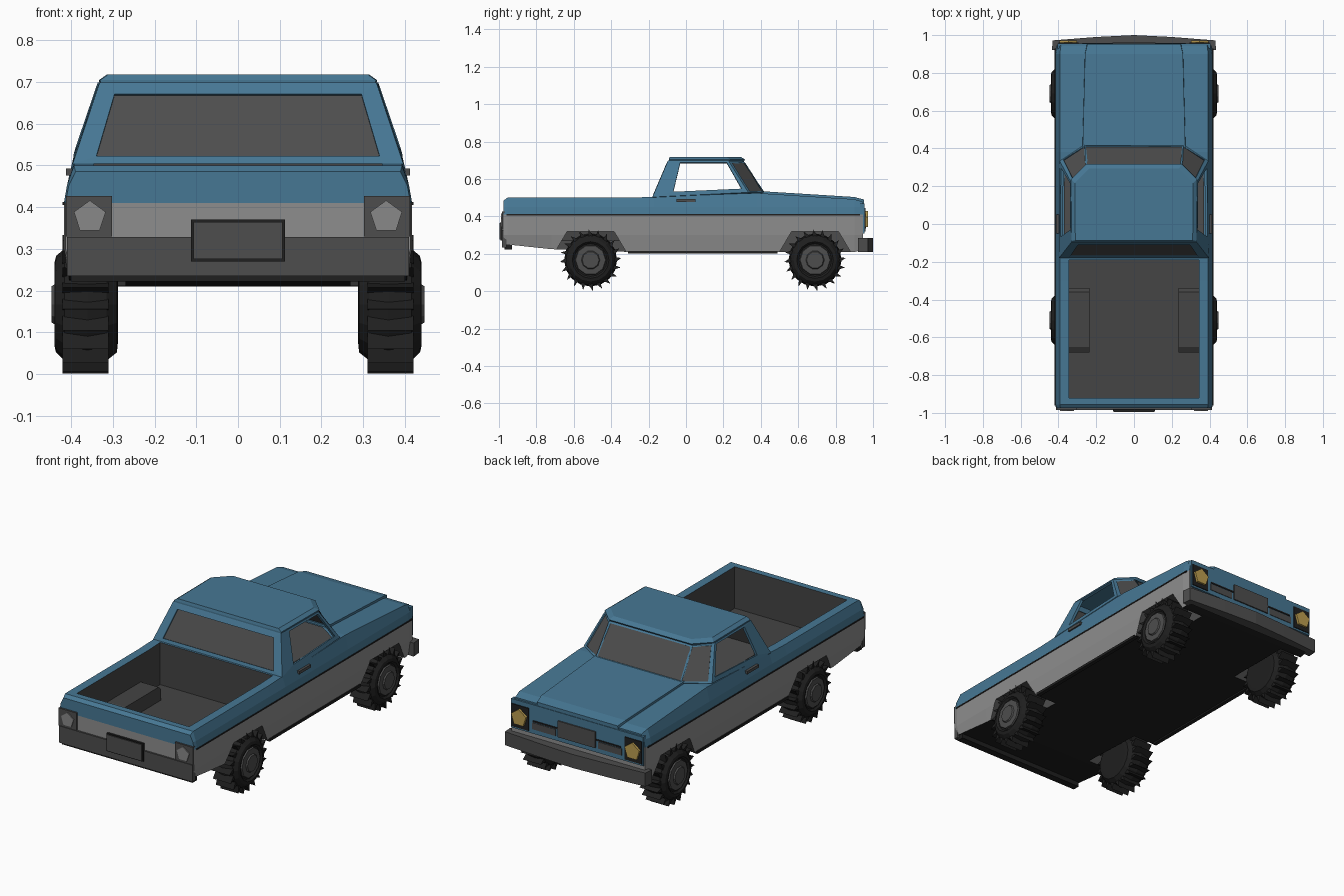
import bpy, bmesh, math
from mathutils import Vector

if "Cube" in bpy.data.objects:
    bpy.data.objects.remove(bpy.data.objects["Cube"])

COLOURS = [("blue_paint", (.062, .185, .295)), ("light_grey", (.27, .27, .27)),
           ("dark_grey", (.075, .075, .075)), ("black", (.014, .014, .014)),
           ("amber", (.50, .34, .08)), ("lens_grey", (.25, .25, .25)),
           ("bed_grey", (.058, .058, .058))]
BLUE, GREY, DARK, BLACK, AMBER, LENS, BED = range(7)
MATS = []
for n, c in COLOURS:
    m = bpy.data.materials.new(n)
    m.diffuse_color = (*c, 1)
    m.use_nodes = True
    m.node_tree.nodes["Principled BSDF"].inputs["Base Color"].default_value = m.diffuse_color
    MATS.append(m)


def make(name, verts, faces, mats, fix=True):
    """Mesh object; mats is one index or one per face."""
    bm = bmesh.new()
    vs = [bm.verts.new(v) for v in verts]
    for i, f in enumerate(faces):
        face = bm.faces.new([vs[k] for k in f])
        face.material_index = mats if isinstance(mats, int) else mats[i]
    bmesh.ops.remove_doubles(bm, verts=bm.verts, dist=1e-5)
    if fix:
        bmesh.ops.recalc_face_normals(bm, faces=bm.faces)
    me = bpy.data.meshes.new(name)
    bm.to_mesh(me)
    bm.free()
    for m in MATS:
        me.materials.append(m)
    ob = bpy.data.objects.new(name, me)
    bpy.context.collection.objects.link(ob)
    return ob


def prism(name, pts, a, b, mat, axis):
    """Extrude a 2D outline from a to b along the x, y or z axis."""
    put = {'x': lambda p, t: (t, p[0], p[1]), 'y': lambda p, t: (p[0], t, p[1]),
           'z': lambda p, t: (p[0], p[1], t)}[axis]
    n = len(pts)
    verts = [put(p, t) for t in (a, b) for p in pts]
    faces = [list(range(n)), list(range(n, 2 * n))]
    faces += [(i, (i + 1) % n, n + (i + 1) % n, n + i) for i in range(n)]
    return make(name, verts, faces, mat)


def box(name, x, y, z, mat):
    return prism(name, [(x[0], y[0]), (x[1], y[0]), (x[1], y[1]), (x[0], y[1])], *z, mat, 'z')


def pair(x0, x1, s):
    return sorted((s * x0, s * x1))


# --- main body: cross sections along the length (y, bottom z, top z, width scale)
stations = [(-.975, .25, .485, .99), (-.955, .25, .50, 1), (-.72, .225, .50, 1), (-.3, .21, .50, 1),
            (-.17, .21, .505, 1), (.38, .21, .525, 1), (.90, .21, .492, 1), (.945, .22, .478, .985)]
verts, faces, mats = [], [], []
for y, zb, zt, s in stations:
    half = [(.405, zb), (.417, .30), (.417, .41), (.41, .45), (.393, zt)]
    ring = half + [(-x, z) for x, z in reversed(half)]
    verts += [(x * s, y, z) for x, z in ring]
row_mat = [GREY, GREY, BLUE, BLUE, BLUE, BLUE, BLUE, GREY, GREY, BLACK]
for k in range(len(stations) - 1):
    for i in range(10):
        j = (i + 1) % 10
        faces.append((k * 10 + i, k * 10 + j, k * 10 + 10 + j, k * 10 + 10 + i))
        mats.append(row_mat[i])
for o in (0, 10 * (len(stations) - 1)):
    for i in range(4):
        faces.append((o + i, o + i + 1, o + 8 - i, o + 9 - i))
        mats.append(row_mat[i])
body = make("body", verts, faces, mats)

# cut the cargo bed and the wheel arches
cutters = [box("bed_cutter", (-.345, .345), (-.92, -.19), (.27, .7), BED)]
WHEEL_Y = (-.51, .69)
for cy in WHEEL_Y:
    arch = [(cy - .2, .1), (cy - .19, .21), (cy - .125, .32), (cy + .125, .32), (cy + .19, .21), (cy + .2, .1)]
    for s in (1, -1):
        cutters.append(prism("arch_cutter", arch, *pair(.27, .5, s), DARK, 'x'))
for c in cutters:
    c.hide_render = True
    mod = body.modifiers.new("cut", 'BOOLEAN')
    mod.operation, mod.solver, mod.object = 'DIFFERENCE', 'EXACT', c
dg = bpy.context.evaluated_depsgraph_get()
cut = bpy.data.meshes.new_from_object(body.evaluated_get(dg))
body.modifiers.clear()
body.data = cut
for c in cutters:
    bpy.data.objects.remove(c)

for s in (1, -1):
    # boxes over the rear wheels inside the bed
    prism("bed_wheel_box", [(-.68, .268), (-.34, .268), (-.34, .33), (-.36, .35), (-.65, .35), (-.68, .33)],
          *pair(.235, .35, s), BED, 'x')
    # side trim, sill and door handle
    box("side_trim", pair(.414, .42, s), (-.96, .93), (.405, .412), BLACK)
    box("sill", pair(.39, .412, s), (-.31, .49), (.202, .216), BLACK)
    box("door_handle", pair(.39, .412, s), (-.05, .05), (.476, .492), DARK)

# --- cab: lower outline and roof outline, right half then mirrored
low = [(.392, -.175, .50), (.388, .33, .525), (.26, .415, .525)]
high = [(.327, -.092, .695), (.33, .225, .695), (.25, .305, .695)]
mir = lambda ps: ps + [(-x, y, z) for x, y, z in reversed(ps)]
low, high = mir(low), mir(high)


def window(i, u0, u1, v0, v1):
    """Frame faces around an opening in wall i, plus the opening corners."""
    a, b, c, d = [Vector(p) for p in (low[i], low[(i + 1) % 6], high[(i + 1) % 6], high[i])]
    at = lambda u, v: a.lerp(b, u).lerp(d.lerp(c, u), v)
    outer = [a, b, c, d]
    inner = [at(u0, v0), at(u1, v0), at(u1, v1), at(u0, v1)]
    quads = []
    for k in range(4):
        n = (k + 1) % 4
        quad = [outer[k], outer[n], inner[n], inner[k]]
        if (quad[0] - quad[3]).length + (quad[1] - quad[2]).length > 1e-4:
            quads.append(quad)
    return quads, inner


openings = [(0, .2, .96, .13, .95), (1, .12, 1, .04, .94), (2, 0, 1, .04, .94),
            (3, 0, .88, .04, .94), (4, .04, .8, .13, .95), (5, .06, .94, .10, .86)]
shell, glass = [], []
for o in openings:
    q, inner = window(*o)
    shell += q
    if o[0] not in (0, 4):
        glass.append(inner)


def quads_object(name, quads, mat, fix):
    return make(name, [v for q in quads for v in q],
                [tuple(range(4 * i, 4 * i + 4)) for i in range(len(quads))], mat, fix)


cab = quads_object("cab_frame", shell, BLUE, True)
sol = cab.modifiers.new("thickness", 'SOLIDIFY')
sol.thickness, sol.offset = .014, 0
quads_object("window_glass", glass, DARK, False)

# roof with bevelled edge
rim = [(x * 1.0, y, .69) for x, y, z in high]
mid = [(x * 1.01, y + (.012 if y > 0 else 0), .704) for x, y, z in high]
top = [(x * .95, y * .96, .718) for x, y, z in high]
rf = [tuple(range(6)), tuple(range(12, 18))]
rf += [(k + i, k + (i + 1) % 6, k + 6 + (i + 1) % 6, k + 6 + i) for k in (0, 6) for i in range(6)]
make("roof", rim + mid + top, rf, BLUE)
# cab interior floor
prism("cab_floor", [(x * .95, y * .93) for x, y, z in low], .50, .528, DARK, 'z')

# --- raised hood panel
hood = []
for dz, e in ((-.02, 0), (.012, .012)):
    hood += [(x * (1 - e), y, z + dz) for x, y, z in
             ((-.275, .40, .523), (.275, .40, .523), (.262, .90, .492), (.25, .952, .478),
              (-.25, .952, .478), (-.262, .90, .492))]
make("hood_panel", hood, [(0, 1, 2, 5), (5, 2, 3, 4), (6, 7, 8, 11), (11, 8, 9, 10)] +
     [(i, (i + 1) % 6, 6 + (i + 1) % 6, 6 + i) for i in range(6)], BLUE)

# --- nose: surround, grille panels, headlights, bumper
box("grille_surround", (-.405, .405), (.93, .955), (.31, .47), BLUE)
box("grille_centre", (-.115, .115), (.95, .962), (.335, .425), DARK)
box("grille_divider", (-.27, .27), (.95, .959), (.376, .384), BLACK)


def pentagon(name, cx, cz, r, y0, y1, mat):
    prism(name, [(cx + r * math.sin(k * math.tau / 5), cz + r * math.cos(k * math.tau / 5))
                 for k in range(5)], y0, y1, mat, 'y')


for s in (1, -1):
    box("grille_side", pair(.13, .275, s), (.95, .958), (.335, .372), DARK)
    box("headlight_frame", pair(.295, .40, s), (.945, .96), (.32, .445), BLACK)
    pentagon("headlight", s * .348, .382, .048, .955, .972, AMBER)
    box("tail_light_frame", pair(.302, .412, s), (-.985, -.96), (.33, .427), DARK)
    pentagon("tail_light", s * .355, .376, .04, -.99, -.98, LENS)
prism("front_bumper", [(-.435, .92), (-.40, .92), (-.39, .94), (.39, .94), (.40, .92), (.435, .92),
                       (.43, .972), (.2, .99), (0, 1.0), (-.2, .99), (-.43, .972)], .21, .285, DARK, 'z')

# --- tail: bumper panel and plate holder
box("rear_bumper", (-.41, .41), (-.985, -.96), (.235, .328), DARK)
box("rear_bumper_lip", (-.40, .40), (-.97, -.93), (.222, .25), BLACK)
box("plate_holder", (-.112, .112), (-.992, -.98), (.27, .37), BLACK)
box("plate", (-.106, .106), (-.996, -.99), (.276, .364), DARK)


def lathe(name, prof, cy, s, n, mat):
    """Spin an (x, radius) profile round the axle."""
    v = [(s * x, cy + r * math.cos(k * math.tau / n), .167 + r * math.sin(k * math.tau / n))
         for x, r in prof for k in range(n)]
    f = [(p * n + k, p * n + (k + 1) % n, (p + 1) * n + (k + 1) % n, (p + 1) * n + k)
         for p in range(len(prof) - 1) for k in range(n)]
    f += [tuple(range(n)), tuple(range(len(v) - n, len(v)))]
    make(name, v, f, mat)


# --- wheels with pointed tread lugs
LUGS = 20
for cy in WHEEL_Y:
    for s in (1, -1):
        lathe("tyre", [(.288, .095), (.29, .115), (.315, .135), (.36, .142), (.415, .135),
                       (.436, .115), (.44, .098), (.43, .088)], cy, s, 16, BLACK)
        lathe("wheel_hub", [(.42, .085), (.438, .08), (.44, .05), (.447, .045), (.447, .02)], cy, s, 10, DARK)
        v, f = [], []
        for k in range(LUGS):
            a = k * math.tau / LUGS
            for x in (.31, .42):
                for da, r in ((-.10, .13), (.10, .13), (.07, .166)):
                    v.append((s * x, cy + r * math.cos(a + da), .167 + r * math.sin(a + da)))
            b = 6 * k
            f += [(b, b + 1, b + 2), (b + 3, b + 4, b + 5), (b, b + 1, b + 4, b + 3),
                  (b + 1, b + 2, b + 5, b + 4), (b + 2, b, b + 3, b + 5)]
        make("tread_lugs", v, f, BLACK)
